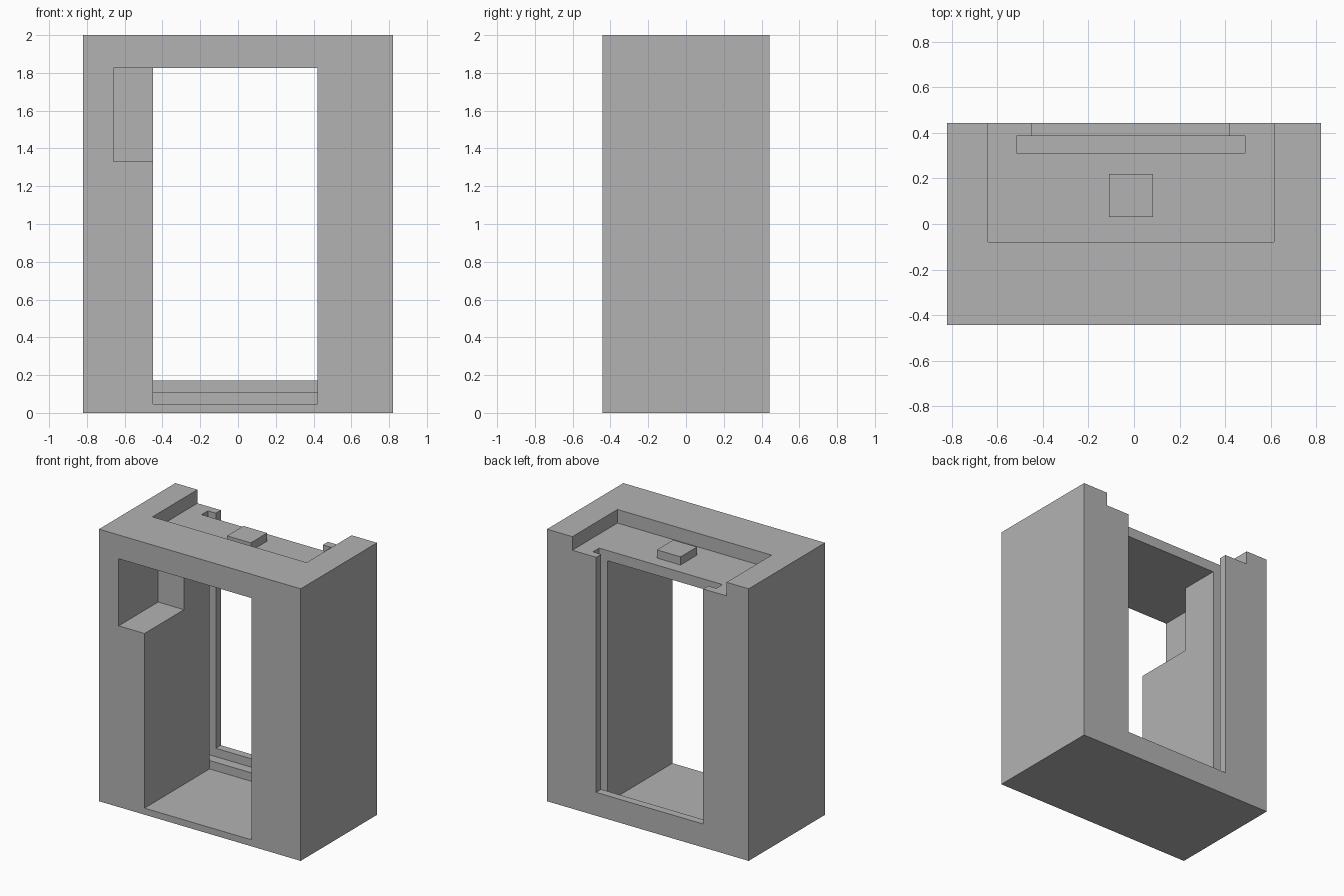
import bpy

if "Cube" in bpy.data.objects:
    bpy.data.objects.remove(bpy.data.objects["Cube"], do_unlink=True)

grey = bpy.data.materials.new("plain grey")
grey.use_nodes = True
colour = (0.45, 0.45, 0.45, 1)
grey.diffuse_color = colour
grey.node_tree.nodes["Principled BSDF"].inputs["Base Color"].default_value = colour


def box(name, xs, ys, zs):
    """Box spanning the given ranges."""
    spans = (xs, ys, zs)
    bpy.ops.mesh.primitive_cube_add(size=1)
    ob = bpy.context.object
    ob.name = name
    for v in ob.data.vertices:
        v.co = [(a + b) / 2 + c * (b - a) for (a, b), c in zip(spans, v.co)]
    ob.data.materials.append(grey)
    return ob


def cut(body, name, xs, ys, zs):
    """Subtract a box from the body."""
    cutter = box(name, xs, ys, zs)
    cutter.hide_render = True
    mod = body.modifiers.new(name, "BOOLEAN")
    mod.operation = "DIFFERENCE"
    mod.solver = "EXACT"
    mod.object = cutter
    bpy.context.view_layer.objects.active = body
    bpy.ops.object.modifier_apply(modifier=name)
    bpy.data.objects.remove(cutter, do_unlink=True)


OUT = 2.2               # past every outer face
DOOR = (-0.45, 0.42)    # width of the opening

# Outer block
frame = box("housing_frame", (-0.82, 0.82), (-0.443, 0.443), (0, 2))

# Recess in the top, open to the back
cut(frame, "top_recess", (-0.64, 0.614), (-0.08, OUT), (1.9, OUT))
# Slot for a sliding panel, with the cutaway behind it
cut(frame, "panel_slot", (-0.515, 0.488), (0.312, 0.385), (0.11, OUT))
cut(frame, "back_opening", DOOR, (0.36, OUT), (0.172, OUT))
# Main opening from the front
cut(frame, "front_opening", DOOR, (-OUT, 0.312), (0.048, 1.825))
# Side niche beside the opening
cut(frame, "side_niche", (-0.66, -0.4), (-OUT, 0.015), (1.332, 1.825))

# Square block on the recess floor
box("top_block", (-0.11, 0.083), (0.03, 0.22), (1.9, 1.96))
